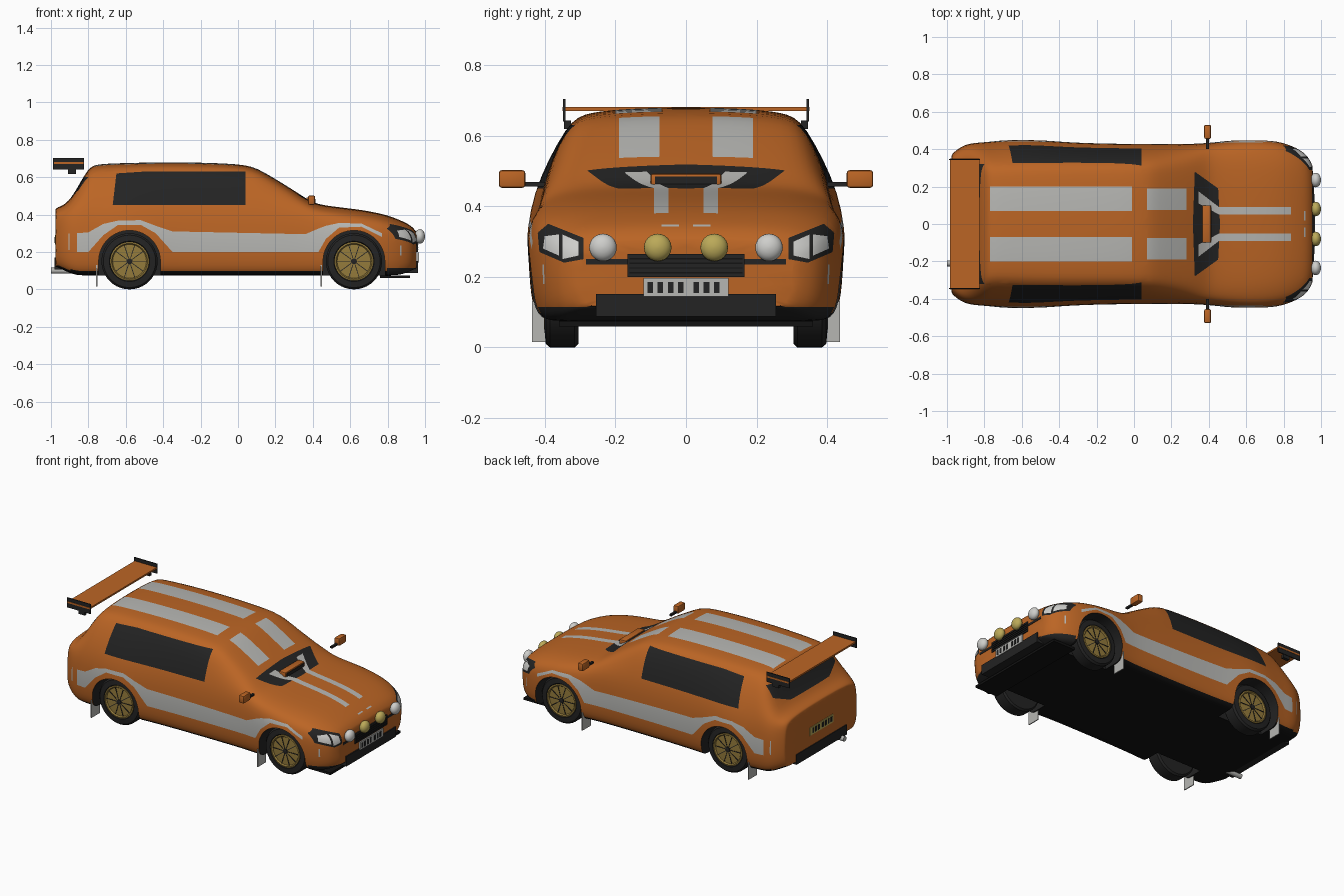
import bpy, bmesh, math
from mathutils import Vector

if "Cube" in bpy.data.objects:
    bpy.data.objects.remove(bpy.data.objects["Cube"])

COLOURS = {
    "orange_paint": (0.50, 0.13, 0.018), "light_grey": (0.47, 0.47, 0.45),
    "black_trim": (0.017, 0.017, 0.017), "underside_black": (0.006, 0.006, 0.006),
    "lamp_yellow": (0.50, 0.40, 0.10), "wheel_gold": (0.30, 0.20, 0.045),
    "lamp_white": (0.62, 0.62, 0.60)}
MATS = {}
for name, rgb in COLOURS.items():
    m = bpy.data.materials.new(name)
    m.use_nodes = True
    m.diffuse_color = (*rgb, 1)
    m.node_tree.nodes["Principled BSDF"].inputs["Base Color"].default_value = (*rgb, 1)
    MATS[name] = m
ORDER = list(COLOURS)
ORANGE, GREY, BLACK, UNDER, YELLOW, GOLD, WHITE = ORDER


def activate(ob):
    bpy.ops.object.select_all(action='DESELECT')
    ob.select_set(True)
    bpy.context.view_layer.objects.active = ob


def make(name, bm, mat=None, smooth=False):
    """Turn a bmesh into an object; without mat it carries every colour."""
    bmesh.ops.recalc_face_normals(bm, faces=bm.faces)
    me = bpy.data.meshes.new(name)
    bm.to_mesh(me)
    bm.free()
    for n in ([mat] if mat else ORDER):
        me.materials.append(MATS[n])
    ob = bpy.data.objects.new(name, me)
    bpy.context.collection.objects.link(ob)
    if smooth:
        activate(ob)
        bpy.ops.object.shade_smooth_by_angle(angle=math.radians(35))
    return ob


def box(name, lo, hi, mat, bevel=0):
    bm = bmesh.new()
    bmesh.ops.create_cube(bm, size=1)
    lo, hi = Vector(lo), Vector(hi)
    for v in bm.verts:
        v.co = (lo + hi) / 2 + v.co * Vector([abs(d) for d in hi - lo])
    if bevel:
        bmesh.ops.bevel(bm, geom=bm.edges[:], offset=bevel, segments=2, affect='EDGES', profile=0.5)
    return make(name, bm, mat, bevel > 0)


def lathe(name, profile, centre, mat, axis='Y', sign=1, steps=40):
    """Spin (radius, offset) points about an axis line through centre."""
    bm = bmesh.new()
    rings = []
    for r, o in profile:
        ring = []
        for k in range(steps):
            a = math.tau * k / steps
            c, s = r * math.cos(a), r * math.sin(a)
            p = (c, o * sign, s) if axis == 'Y' else (o * sign, c, s)
            ring.append(bm.verts.new(Vector(centre) + Vector(p)))
        rings.append(ring)
    for a, b in zip(rings, rings[1:]):
        for k in range(steps):
            bm.faces.new((a[k - 1], a[k], b[k], b[k - 1]))
    bm.faces.new(rings[0])
    bm.faces.new(rings[-1])
    return make(name, bm, mat, True)


def section(x, width, roof, top):
    """Ring of points round the body at x; floor, shoulder and roof edge follow from the size."""
    floor = .075 + .45 * max(0, abs(x) - .87)
    edge, shoulder = top * .945, min(.43, top * .87)
    rise = top - edge
    half = [(0, floor), (.8 * width, floor), (.91 * width, floor), (.985 * width, floor + .04),
            (width, .25), (.975 * width, shoulder), (roof, edge),
            (.8 * roof, edge + .65 * rise), (.45 * roof, edge + .92 * rise), (0, top)]
    return [(x, y, z) for y, z in half + [(-y, z) for y, z in half[-2:0:-1]]]


# Body cage: x, half width, roof half width, top
STATIONS = [
    (-.975, .37, .33, .43), (-.965, .385, .35, .44), (-.92, .42, .37, .455), (-.87, .435, .355, .52),
    (-.8, .44, .335, .655), (-.75, .445, .325, .672), (-.58, .462, .335, .677), (-.35, .435, .34, .682),
    (.04, .43, .34, .674), (.12, .43, .345, .64), (.3, .43, .36, .53), (.38, .435, .375, .475),
    (.44, .44, .38, .45), (.62, .462, .38, .432), (.78, .445, .36, .405), (.87, .41, .34, .37),
    (.93, .37, .31, .34), (.955, .31, .27, .305)]
bm = bmesh.new()
crease = bm.edges.layers.float.new("crease_edge")
rings = [[bm.verts.new(p) for p in section(*s)] for s in STATIONS]
for a, b in zip(rings, rings[1:]):
    for k in range(len(a)):
        bm.faces.new((a[k - 1], a[k], b[k], b[k - 1]))
for ring in (rings[0], rings[-1]):
    for e in bm.faces.new(ring).edges:
        e[crease] = 0.8
body = make("body", bm)
activate(body)
sub = body.modifiers.new("smooth_form", 'SUBSURF')
sub.levels = 2
bpy.ops.object.modifier_apply(modifier=sub.name)

# Wheel arches cut from the body
AXLES, WHEEL_Z, ARCH = {"rear": -.58, "front": .62}, .15, .165
for ax in AXLES.values():
    for s in (1, -1):
        arc = [math.pi * k / 28 for k in range(29)]
        outline = [(ax + ARCH, -.1)] + [
            (ax + ARCH * math.cos(a), WHEEL_Z + ARCH * math.sin(a)) for a in arc] + [(ax - ARCH, -.1)]
        bm = bmesh.new()
        f = bm.faces.new([bm.verts.new((x, s * .28, z)) for x, z in outline])
        top = bmesh.ops.extrude_face_region(bm, geom=[f])["geom"]
        bmesh.ops.translate(bm, vec=(0, s * .4, 0), verts=[v for v in top if isinstance(v, bmesh.types.BMVert)])
        for f in bm.faces:
            f.material_index = ORDER.index(BLACK)
        cutter = make("arch_cutter", bm)
        cutter.hide_render = True
        cut = body.modifiers.new("arch", 'BOOLEAN')
        cut.operation, cut.solver, cut.object = 'DIFFERENCE', 'EXACT', cutter
        activate(body)
        bpy.ops.object.modifier_apply(modifier=cut.name)
        bpy.data.objects.remove(cutter)

bm = bmesh.new()
bm.from_mesh(body.data)


def paint(poly, axes, mat, keep):
    """Cut a convex outline, projected along one axis, into the body and colour it."""
    i, j = axes
    mid = [sum(p[k] for p in poly) / len(poly) for k in (0, 1)]
    low = [min(p[k] for p in poly) for k in (0, 1)]
    high = [max(p[k] for p in poly) for k in (0, 1)]
    planes = []
    for a, b in zip(poly, poly[1:] + poly[:1]):
        co, no = Vector(), Vector()
        co[i], co[j] = a
        no[i], no[j] = b[1] - a[1], a[0] - b[0]
        if no[i] * (mid[0] - a[0]) + no[j] * (mid[1] - a[1]) > 0:
            no.negate()
        planes.append((co, no.normalized()))

    def near():
        bm.normal_update()
        return [f for f in bm.faces if f.material_index == 0 and keep(f) and all(
            min(v.co[ax] for v in f.verts) < high[k] and max(v.co[ax] for v in f.verts) > low[k]
            for k, ax in enumerate(axes))]
    for co, no in planes:
        fs = near()
        geom = fs + list({e for f in fs for e in f.edges}) + list({v for f in fs for v in f.verts})
        bmesh.ops.bisect_plane(bm, geom=geom, plane_co=co, plane_no=no, dist=1e-5)
    for f in near():
        c = f.calc_center_median()
        if all((c - co).dot(no) < 0 for co, no in planes):
            f.material_index = ORDER.index(mat)


XY, XZ, YZ = (0, 1), (0, 2), (1, 2)
up = lambda f: f.normal.z > .2
nose = lambda f: f.calc_center_median().x > .8 and f.normal.x > .05
tail = lambda f: f.normal.x < -.2 and f.calc_center_median().x < -.7
rect = lambda a, b, c, d: [(a, c), (b, c), (b, d), (a, d)]

# Side stripe: x, lower z, upper z
STRIPE = [(-.86, .2, .3), (-.8, .2, .305), (-.72, .29, .35), (-.64, .345, .368), (-.52, .345, .37),
          (-.44, .3, .34), (-.35, .2, .31), (.36, .2, .295), (.43, .2, .325), (.47, .27, .34),
          (.54, .33, .355), (.66, .335, .352), (.77, .28, .3)]
for s in (1, -1):
    side = lambda f: f.normal.y * s > .3
    flip = lambda pts: [(a, b * s) for a, b in pts]
    swap = lambda pts: [(a * s, b) for a, b in pts]
    for (xa, la, ha), (xb, lb, hb) in zip(STRIPE, STRIPE[1:]):
        paint([(xa, la), (xb, lb), (xb, hb), (xa, ha)], XZ, GREY, side)
    paint([(-.67, .45), (.04, .45), (.04, .63), (-.5, .63), (-.65, .62)], XZ, BLACK, side)
    paint(rect(-.907, -.9, .21, .3), XZ, GREY, side)
    paint(rect(.866, .874, .18, .235), XZ, GREY, side)
    # Roof, windscreen and bonnet stripes
    for area in ((-.77, -.01, .07, .2), (.07, .28, .075, .19), (.455, .84, .05, .09), (.91, .918, .02, .07)):
        paint(flip(rect(*area)), XY, GREY, up)
    paint(flip([(.345, .175), (.345, .11), (.455, .05), (.455, .09)]), XY, GREY, up)
    # Headlights: bright lenses in a dark surround
    paint(swap([(.305, .26), (.35, .25), (.35, .32), (.305, .3)]), YZ, WHITE, nose)
    paint(swap([(.36, .26), (.405, .28), (.4, .315), (.36, .32)]), YZ, WHITE, nose)
    paint(swap([(.29, .25), (.345, .24), (.415, .27), (.42, .325), (.39, .35), (.29, .31)]), YZ, BLACK, nose)
# Windscreen base, rear glass, chin and floor
paint([(.325, .28), (.45, .19), (.46, 0), (.45, -.19), (.325, -.28), (.315, 0)], XY, BLACK, up)
paint([(-.32, .6), (-.32, .53), (-.2, .485), (.2, .485), (.32, .53), (.32, .6)], YZ, BLACK, tail)
paint(rect(-.45, .45, .05, .115), YZ, BLACK, nose)
for f in bm.faces:
    if f.material_index == 0 and f.normal.z < -.6 and f.calc_center_median().z < .15:
        f.material_index = ORDER.index(UNDER)
bm.to_mesh(body.data)
bm.free()
activate(body)
bpy.ops.object.shade_smooth_by_angle(angle=math.radians(35))

# Wheels and mudflaps
TYRE = [(.1, -.045), (.14, -.045), (.15, -.035), (.15, .035), (.14, .047), (.108, .05), (.1, .035)]
RIM = [(.1, .03), (.104, .05), (.096, .052), (.09, .044), (.03, .046)]
for end, ax in AXLES.items():
    for s in (1, -1):
        c = (ax, s * .35, WHEEL_Z)
        lathe(end + "_tyre", TYRE, c, BLACK, sign=s)
        lathe(end + "_rim", RIM, c, GOLD, sign=s)
        lathe(end + "_hub", [(.016, .04), (.016, .052), (.01, .054)], c, BLACK, sign=s, steps=16)
        for k in range(10):
            gap = box(end + "_spoke_gap", (.018, -.002, -.002), (.09, .002, .002), BLACK)
            gap.location = (ax, s * .396, WHEEL_Z)
            gap.rotation_euler.y = math.tau * k / 10
        flap = ax - .178
        box(end + "_mudflap", (flap, s * .35, .015), (flap + .006, s * .436, .13), GREY)

# Nose: grille, bumper bar, intake, splitter, spot lamps
box("grille", (.9, -.165, .2), (.962, .165, .265), BLACK)
for k in range(4):
    z = .21 + k * .013
    box("grille_slat", (.96, -.16, z), (.966, .16, z + .004), UNDER)
box("lamp_bar", (.9, -.283, .235), (.957, .283, .25), BLACK)
box("lower_intake", (.88, -.255, .088), (.962, .255, .152), BLACK)
box("splitter", (.76, -.36, .06), (.92, .36, .075), UNDER)
dome = [math.radians(d) for d in range(-85, 86, 17)]
for y, mat in ((.235, WHITE), (.08, YELLOW)):
    for s in (1, -1):
        lathe("spot_lamp", [(.039 * math.cos(a), .028 * math.sin(a)) for a in dome],
              (.972, s * y, .283), mat, axis='X', steps=24)

# Number plates with plain dark blocks
for name, x, d, z, mat in (("front_plate", .963, 1, .17, GREY), ("rear_plate", -.975, -1, .265, YELLOW)):
    box(name, (x - .004, -.12, z - .026), (x + .004, .12, z + .026), mat)
    for k in (-3.5, -2.5, -1.5, -.5, 1, 2, 3):
        y = k * .029
        box(name + "_block", (x, y - .008, z - .016), (x + d * .006, y + .008, z + .016), BLACK)

# Tail: bumper panel, exhaust and wing
box("rear_bumper_panel", (-.98, -.26, .105), (-.93, .26, .17), BLACK)
lathe("exhaust", [(.012, 0), (.016, 0), (.016, .12), (.012, .12)], (-1, -.21, .1), GREY, axis='X', steps=16)
box("wing", (-.985, -.35, .67), (-.825, .35, .681), ORANGE)
for s in (1, -1):
    box("wing_end_plate", (-.99, s * .341, .64), (-.823, s * .348, .703), BLACK)
    box("wing_foot", (-.91, s * .325, .618), (-.865, s * .345, .642), BLACK)

# Mirrors and bonnet scoop
for s in (1, -1):
    box("mirror", (.375, s * .455, .452), (.412, s * .53, .502), ORANGE, .008)
    box("mirror_arm", (.385, s * .4, .456), (.4, s * .46, .468), BLACK)
box("scoop", (.365, -.1, .455), (.412, .1, .492), ORANGE, .006)
box("scoop_mouth", (.405, -.088, .463), (.415, .088, .484), BLACK)
